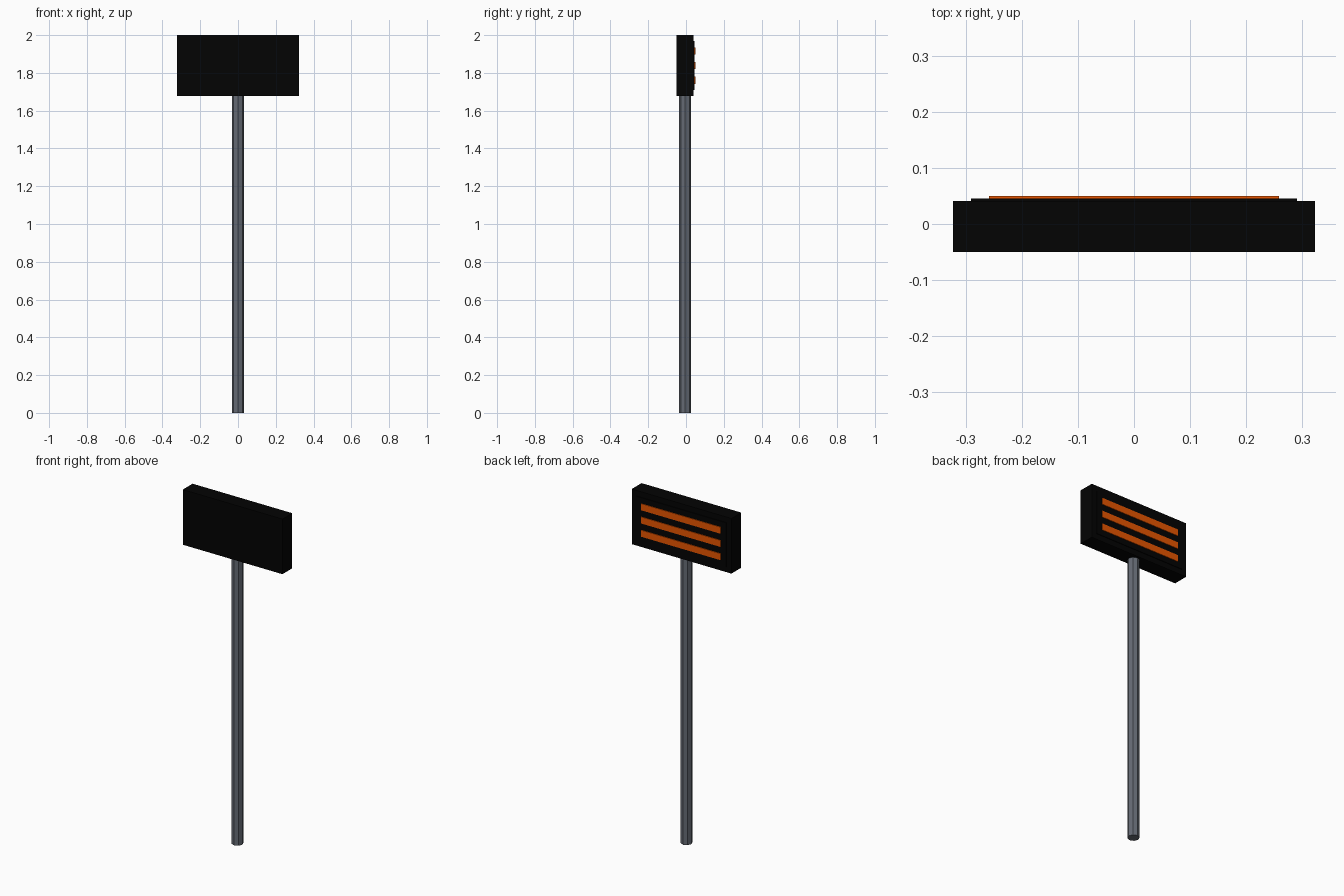
import bpy

if "Cube" in bpy.data.objects:
    bpy.data.objects.remove(bpy.data.objects["Cube"], do_unlink=True)

U = 2 / 62          # design module: the sign is 62 modules tall
CY = -0.0045        # depth centre of pole and housing
HEAD_Z = 57 * U     # centre height of the sign head


def material(name, color):
    m = bpy.data.materials.new(name)
    m.use_nodes = True
    m.diffuse_color = (*color, 1)
    bsdf = m.node_tree.nodes["Principled BSDF"]
    bsdf.inputs["Base Color"].default_value = (*color, 1)
    bsdf.inputs["Roughness"].default_value = 0.8
    return m


def box(name, width, height, y0, y1, z, mat):
    bpy.ops.mesh.primitive_cube_add(size=1, location=(0, (y0 + y1) / 2, z))
    ob = bpy.context.object
    ob.name = name
    ob.scale = (width, y1 - y0, height)
    bpy.ops.object.transform_apply(location=False, rotation=False, scale=True)
    ob.data.materials.append(mat)


black = material("housing black", (0.001, 0.001, 0.001))
orange = material("display orange", (0.80, 0.09, 0.0))
steel = material("pole grey", (0.13, 0.145, 0.175))

# Pole
bpy.ops.mesh.primitive_cylinder_add(vertices=8, radius=U, depth=52 * U,
                                    location=(0, CY, 26 * U))
pole = bpy.context.object
pole.name = "pole"
pole.data.materials.append(steel)

# Sign head with raised display panel on the back
back = CY + 1.4 * U
box("sign_housing", 20 * U, 10 * U, CY - 1.4 * U, back, HEAD_Z, black)
box("display_panel", 18 * U, 8 * U, back - 0.01, back + 0.005, HEAD_Z, black)

# Three lit display rows
for i, name in enumerate(("lower", "middle", "upper")):
    box(name + "_display_row", 16 * U, 1.2 * U, back, back + 0.009,
        HEAD_Z + (i - 1) * 2.4 * U, orange)
